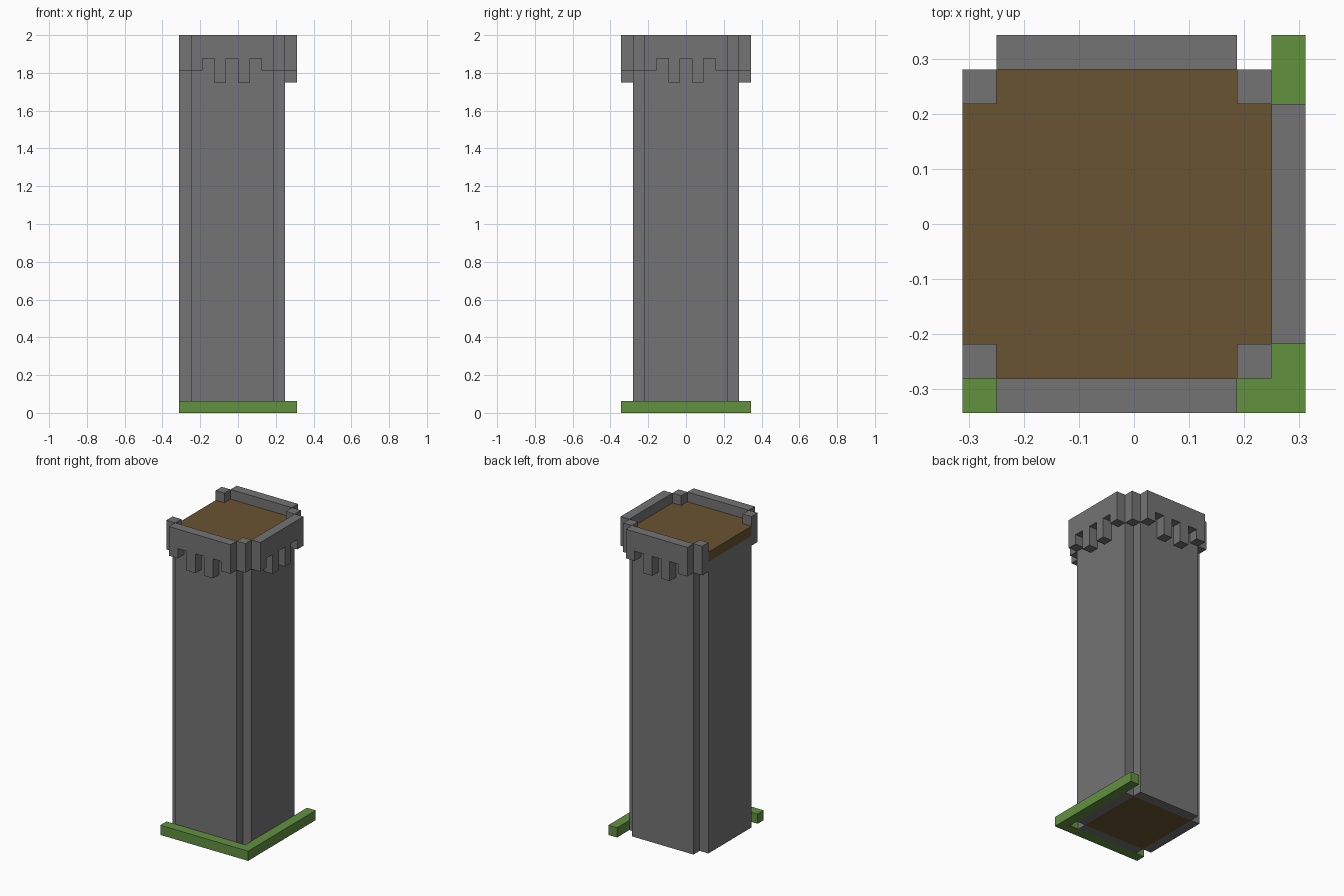
import bpy
import bmesh
from mathutils import Vector

U = 0.0625                              # one block
ORIGIN = Vector((-5 * U, -5.5 * U, 0))  # centres the 10 x 11 block footprint

cube = bpy.data.objects.get("Cube")
if cube:
    bpy.data.objects.remove(cube, do_unlink=True)


def make_material(name, rgb):
    mat = bpy.data.materials.new(name)
    mat.use_nodes = True
    colour = (*rgb, 1)
    mat.diffuse_color = colour
    mat.node_tree.nodes["Principled BSDF"].inputs["Base Color"].default_value = colour
    return mat


STONE = make_material("grey stone", (0.174, 0.174, 0.174))
WOOD = make_material("brown wood", (0.144, 0.087, 0.032))
GRASS = make_material("green grass", (0.122, 0.283, 0.051))


def prism(name, outline, direction, mat):
    """Extrude a flat outline, given in blocks, along a direction."""
    bm = bmesh.new()
    face = bm.faces.new([bm.verts.new(Vector(p) * U + ORIGIN) for p in outline])
    extruded = bmesh.ops.extrude_face_region(bm, geom=[face])
    top = [v for v in extruded["geom"] if isinstance(v, bmesh.types.BMVert)]
    bmesh.ops.translate(bm, verts=top, vec=Vector(direction) * U)
    bmesh.ops.recalc_face_normals(bm, faces=bm.faces)
    mesh = bpy.data.meshes.new(name)
    bm.to_mesh(mesh)
    bm.free()
    mesh.materials.append(mat)
    obj = bpy.data.objects.new(name, mesh)
    bpy.context.collection.objects.link(obj)
    return obj


def block(name, x, y, z, mat):
    outline = [(x[0], y[0], z[0]), (x[1], y[0], z[0]),
               (x[1], y[1], z[0]), (x[0], y[1], z[0])]
    return prism(name, outline, (0, 0, z[1] - z[0]), mat)


# Tower walls, leaving the four corners notched
SHAFT = (0, 30)
block("front_wall", (1, 8), (1, 2), SHAFT, STONE)
block("back_wall", (1, 8), (9, 10), SHAFT, STONE)
block("right_wall", (0, 1), (2, 9), SHAFT, STONE)
block("left_wall", (8, 9), (2, 9), SHAFT, STONE)

# Ground floor, set between the walls
block("ground_floor", (1, 8), (2, 9), (0, 1), WOOD)

# Cross-shaped roof deck
cross = [(1, 1), (8, 1), (8, 2), (9, 2), (9, 9), (8, 9),
         (8, 10), (1, 10), (1, 9), (0, 9), (0, 2), (1, 2)]
prism("roof_deck", [(x, y, 30) for x, y in cross], (0, 0, 1), WOOD)

# Corner posts
for side_x, x in (("right", 0), ("left", 8)):
    for side_y, y in (("front", 1), ("back", 9)):
        block(f"{side_y}_{side_x}_post", (x, x + 1), (y, y + 1), (29, 32), STONE)

# Parapets with a toothed lower edge
TEETH = [29, 30, 28, 30, 28, 30, 29]
profile = [(0, 32)]
for i, z in enumerate(TEETH):
    profile += [(i, z), (i + 1, z)]
profile.append((len(TEETH), 32))

prism("front_parapet", [(1 + a, 0, z) for a, z in profile], (0, 1, 0), STONE)
prism("back_parapet", [(1 + a, 10, z) for a, z in profile], (0, 1, 0), STONE)
prism("left_parapet", [(9, 2 + a, z) for a, z in profile], (1, 0, 0), STONE)

# Grass border along two sides of the base
border = [(0, 0, 0), (10, 0, 0), (10, 11, 0), (9, 11, 0), (9, 1, 0), (0, 1, 0)]
prism("grass_border", border, (0, 0, 1), GRASS)
